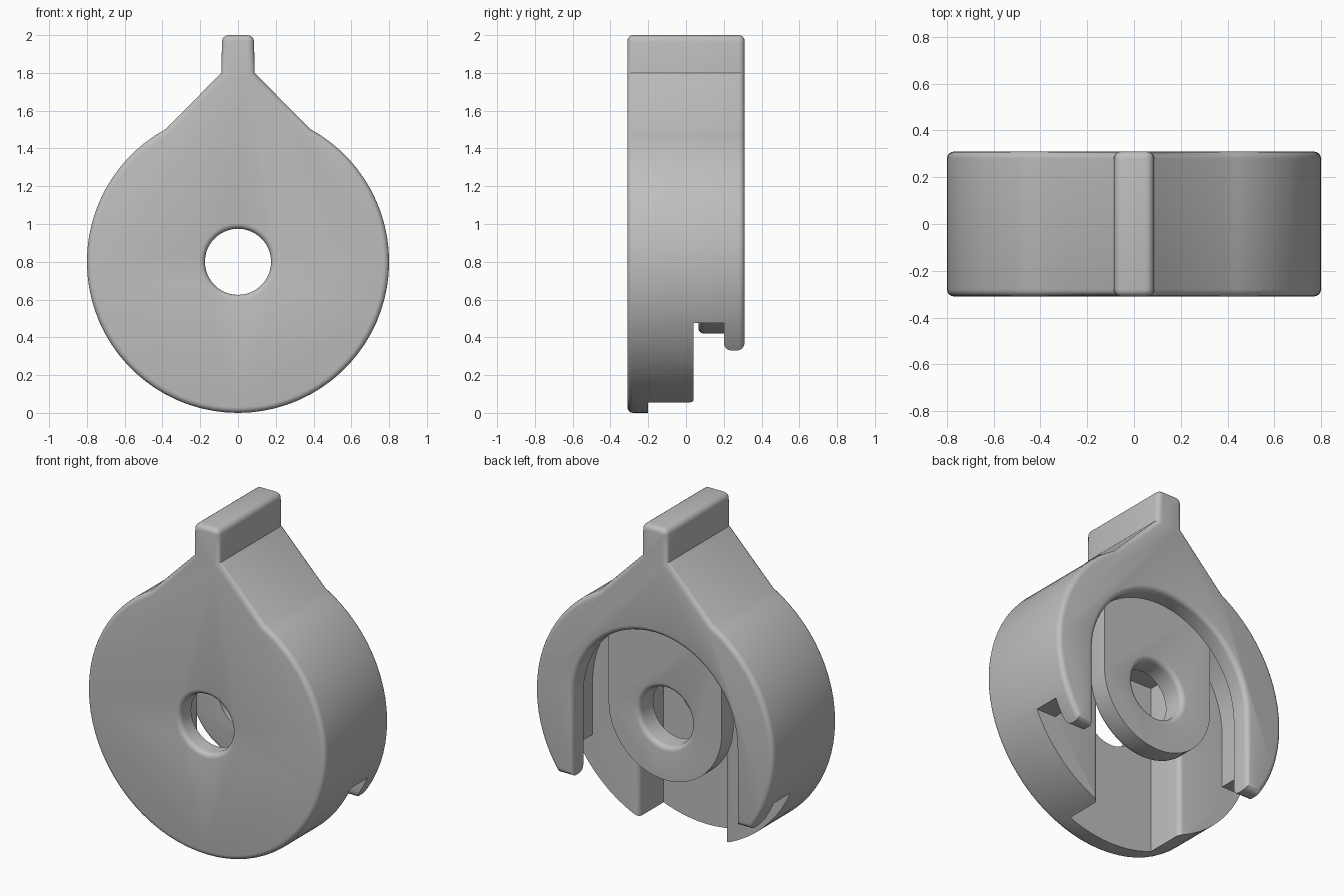
import bpy, bmesh, math
from mathutils import Vector

cube = bpy.data.objects.get("Cube")
if cube:
    bpy.data.objects.remove(cube)

grey = bpy.data.materials.new("plain grey")
grey.use_nodes = True
grey.diffuse_color = (0.52, 0.52, 0.52, 1)
grey.node_tree.nodes["Principled BSDF"].inputs["Base Color"].default_value = grey.diffuse_color

CZ = 0.8          # height of the disc centre
FRONT, BACK = -0.31, 0.31
ROUND = 0.03      # edge rounding


def arc(r, a0, a1, n, cx=0.0, cz=CZ):
    """Points on an arc, angles in degrees."""
    angles = [math.radians(a0 + (a1 - a0) * i / n) for i in range(n + 1)]
    return [Vector((cx + r * math.cos(a), cz + r * math.sin(a))) for a in angles]


def offset(points, d):
    """Grow a counter-clockwise outline by d with mitred corners."""
    result = []
    for i, p in enumerate(points):
        e1 = (p - points[i - 1]).normalized()
        e2 = (points[(i + 1) % len(points)] - p).normalized()
        n1, n2 = Vector((e1.y, -e1.x)), Vector((e2.y, -e2.x))
        result.append(p + (n1 + n2) * d / (1 + n1.dot(n2)))
    return result


def loft(name, points, stations, along_x=False):
    """Sweep an outline through (position, growth) stations along y or x."""
    bm = bmesh.new()
    rings = []
    for t, d in stations:
        ring = offset(points, d) if d else points
        rings.append([bm.verts.new((t, p.x, p.y) if along_x else (p.x, t, p.y)) for p in ring])
    n = len(points)
    for a, b in zip(rings, rings[1:]):
        for i in range(n):
            bm.faces.new((a[i], a[(i + 1) % n], b[(i + 1) % n], b[i]))
    bm.faces.new(rings[0])
    bm.faces.new(rings[-1])
    bmesh.ops.recalc_face_normals(bm, faces=bm.faces)
    mesh = bpy.data.meshes.new(name)
    bm.to_mesh(mesh)
    bm.free()
    mesh.materials.append(grey)
    obj = bpy.data.objects.new(name, mesh)
    bpy.context.collection.objects.link(obj)
    return obj


def rounded(start, end, sign, steps=4):
    """Quarter-round stations: full growth at start, none at the end."""
    result = []
    for i in range(steps + 1):
        a = math.pi / 2 * i / steps
        result.append((start + (end - start) * (1 - math.cos(a)), sign * ROUND * (1 - math.sin(a))))
    return result


def activate(obj):
    bpy.ops.object.select_all(action='DESELECT')
    obj.select_set(True)
    bpy.context.view_layer.objects.active = obj


def cut(obj, cutter):
    mod = obj.modifiers.new("cut", 'BOOLEAN')
    mod.operation = 'DIFFERENCE'
    mod.solver = 'EXACT'
    mod.object = cutter
    activate(obj)
    bpy.ops.object.modifier_apply(modifier=mod.name)


def arch(r):
    """Arch-topped opening running out through the bottom."""
    return arc(r, 0, 180, 32) + [Vector((-r, -0.2)), Vector((r, -0.2))]


# Teardrop housing: disc, sloping shoulders and top lug
shoulder = 61.5
lug = [Vector((0.088, 1.8))] + arc(0.035, 0, 90, 4, 0.05, 1.965)
half = arc(0.8, -90, shoulder, 32) + lug
outline = half + [Vector((-p.x, p.y)) for p in reversed(half[1:])]
body = loft("housing", outline,
            rounded(FRONT, FRONT + ROUND, -1) + rounded(BACK, BACK - ROUND, -1)[::-1])

# Square slot behind the front plate
w = 0.29
slot = [Vector(p) for p in ((-w, -0.2), (w, -0.2), (w, CZ + w), (-w, CZ + w))]
slot_cutter = loft("slot_cutter", slot,
                   [(-0.2, 0)] + rounded(0.04, 0.01, 1)[::-1] + [(0.06, ROUND)])

# Wide arched groove and the narrower back opening
groove_cutter = loft("groove_cutter", arch(0.6), [(0.04, 0), (0.2, 0)])
opening_cutter = loft("opening_cutter", arch(0.55),
                      [(0.15, 0)] + rounded(BACK, BACK - ROUND, 1)[::-1] + [(0.35, ROUND)])

# Stepped notch under the groove, leaving round-tipped hooks at the back
tip = arc(0.04, 180, 270, 4, 0.24, 0.37) + arc(0.04, 270, 360, 4, 0.27, 0.37)
notch = [Vector(p) for p in ((0.4, -0.1), (0.4, 0.37))] + tip[::-1]
notch += [Vector(p) for p in ((0.2, 0.475), (0.04, 0.475), (0.04, -0.1))]
notch_cutter = loft("notch_cutter", notch, [(-1, 0), (1, 0)], along_x=True)

# Tongue hanging inside the groove
tongue_outline = arc(0.38, 180, 360, 32) + [Vector((0.38, 1.45)), Vector((-0.38, 1.45))]
tongue = loft("tongue", tongue_outline,
              rounded(0.065, 0.065 + ROUND, -1) + [(0.2, 0)])

# Centre hole with softened rims
hole_cutter = loft("hole_cutter", arc(0.175, 0, 352.5, 47),
                   [(-0.4, ROUND)] + rounded(FRONT, FRONT + ROUND, 1)
                   + rounded(0.2, 0.2 - ROUND, 1)[::-1] + [(0.4, ROUND)])

for cutter in (slot_cutter, groove_cutter, opening_cutter, notch_cutter, hole_cutter):
    cut(body, cutter)
cut(tongue, hole_cutter)

for cutter in (slot_cutter, groove_cutter, opening_cutter, notch_cutter, hole_cutter):
    bpy.data.objects.remove(cutter)

for part in (body, tongue):
    activate(part)
    bpy.ops.object.shade_smooth_by_angle(angle=math.radians(32))
